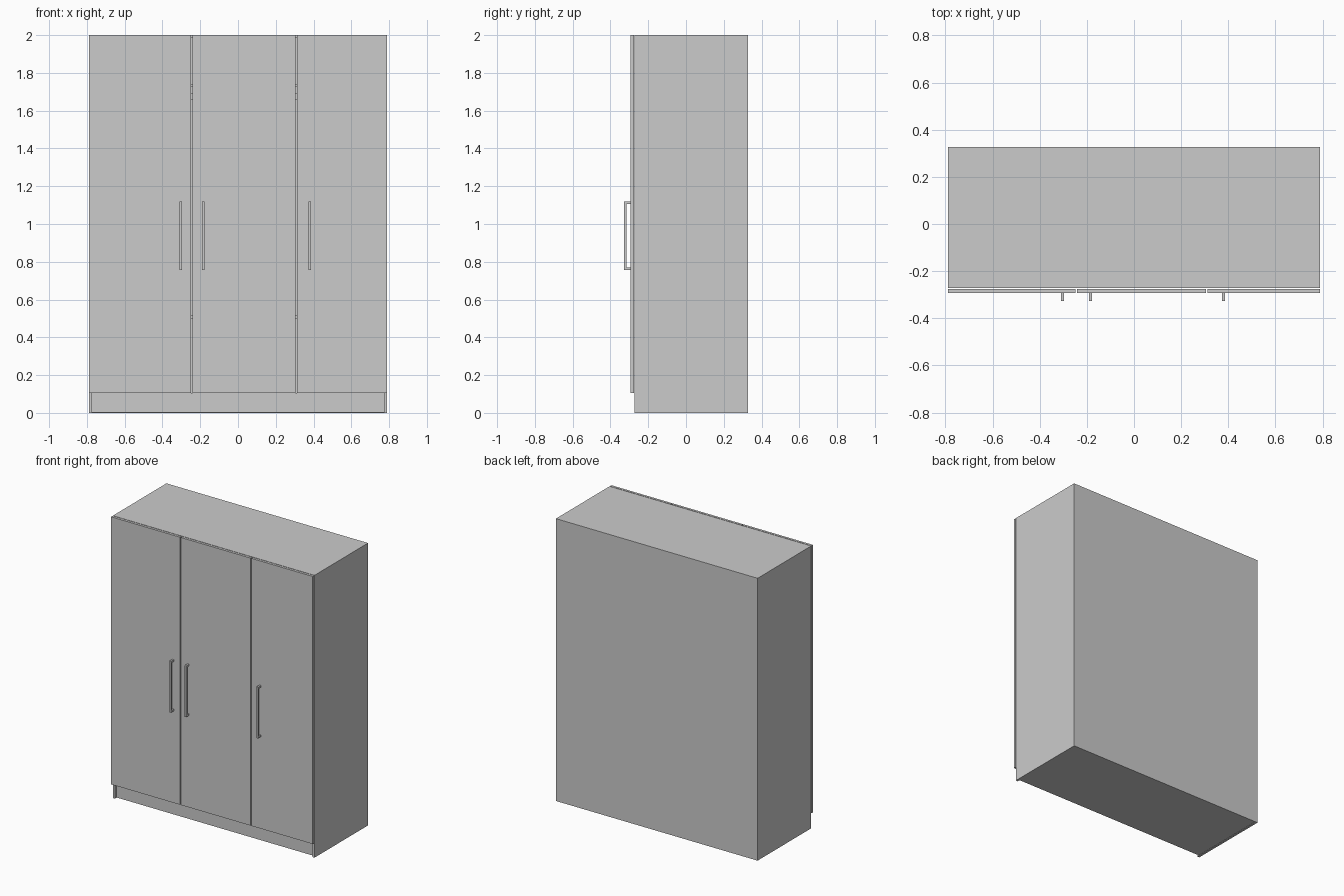
import bpy, bmesh

if "Cube" in bpy.data.objects:
    bpy.data.objects.remove(bpy.data.objects["Cube"])

grey = bpy.data.materials.new("light grey")
grey.diffuse_color = (0.6, 0.6, 0.6, 1)
grey.use_nodes = True
grey.node_tree.nodes["Principled BSDF"].inputs["Base Color"].default_value = grey.diffuse_color


def finish(name, bm):
    bmesh.ops.recalc_face_normals(bm, faces=bm.faces)
    mesh = bpy.data.meshes.new(name)
    bm.to_mesh(mesh)
    bm.free()
    mesh.materials.append(grey)
    ob = bpy.data.objects.new(name, mesh)
    bpy.context.collection.objects.link(ob)
    return ob


def box(name, x0, x1, y0, y1, z0, z1):
    bm = bmesh.new()
    bmesh.ops.create_cube(bm, size=1)
    for v in bm.verts:
        v.co.x = x1 if v.co.x > 0 else x0
        v.co.y = y1 if v.co.y > 0 else y0
        v.co.z = z1 if v.co.z > 0 else z0
    return finish(name, bm)


def handle(name, x):
    # square U profile in the y-z plane, extruded across x
    f, b, t = -0.327, -0.293, 0.013
    lo, hi = 0.757, 1.12
    prof = [(b, lo), (f, lo), (f, hi), (b, hi),
            (b, hi - t), (f + t, hi - t), (f + t, lo + t), (b, lo + t)]
    bm = bmesh.new()
    face = bm.faces.new([bm.verts.new((x - 0.0065, y, z)) for y, z in prof])
    ext = bmesh.ops.extrude_face_region(bm, geom=[face])
    new = [g for g in ext["geom"] if isinstance(g, bmesh.types.BMVert)]
    bmesh.ops.translate(bm, verts=new, vec=(0.013, 0, 0))
    return finish(name, bm)


W, T = 0.79, 0.016            # half width, panel thickness
FRONT, BACK = -0.272, 0.327   # carcass depth
inner = W - T

# carcass
for side, s in (("left", -1), ("right", 1)):
    xs = sorted((s * inner, s * W))
    box(side + "_side_panel", *xs, FRONT, BACK, 0, 2)
box("top_panel", -inner, inner, FRONT, BACK, 2 - T, 2)
box("back_panel", -inner, inner, BACK - 0.01, BACK, 0, 2 - T)
box("plinth_base", -inner, inner, FRONT + 0.015, BACK - 0.01, 0.003, 0.105)

# interior shelves and hanging rail
for name, z in (("lower_shelf", 0.50), ("upper_shelf", 1.725)):
    box(name, -inner, inner, FRONT + 0.03, BACK - 0.01, z, z + T)
box("hanging_rail", -inner, inner, 0.01, 0.04, 1.66, 1.69)

# three doors with handles
doors = [("left", -W, -0.248, -0.303),
         ("middle", -0.241, 0.305, -0.184),
         ("right", 0.312, W, 0.379)]
for name, x0, x1, hx in doors:
    box(name + "_door", x0, x1, -0.293, -0.276, 0.105, 2)
    handle(name + "_handle", hx)
